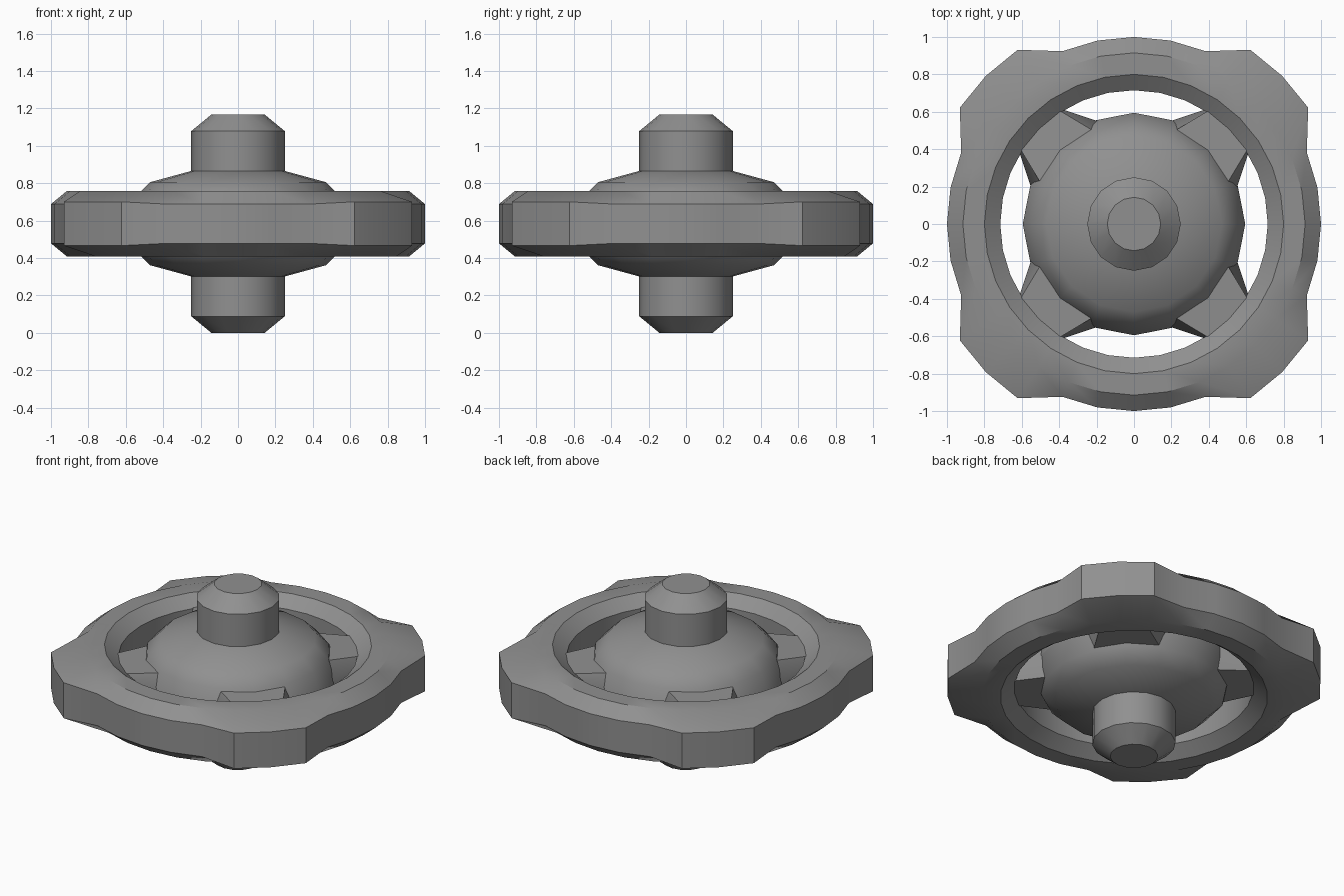
import bpy, bmesh
from math import cos, sin, pi, radians

if "Cube" in bpy.data.objects:
    bpy.data.objects.remove(bpy.data.objects["Cube"])

MID = 0.583  # height of the symmetry plane

grey = bpy.data.materials.new("dark_grey")
grey.diffuse_color = (0.28, 0.28, 0.28, 1)
grey.use_nodes = True
grey.node_tree.nodes["Principled BSDF"].inputs["Base Color"].default_value = grey.diffuse_color


def finish(name, bm):
    bmesh.ops.remove_doubles(bm, verts=bm.verts, dist=1e-5)
    bmesh.ops.recalc_face_normals(bm, faces=bm.faces)
    me = bpy.data.meshes.new(name)
    bm.to_mesh(me)
    bm.free()
    me.materials.append(grey)
    me.shade_smooth()
    me.set_sharp_from_angle(angle=radians(30))
    ob = bpy.data.objects.new(name, me)
    ob.location.z = MID
    bpy.context.collection.objects.link(ob)
    return ob


def lathe(name, profile_at, sides, closed):
    """Spin a profile; profile_at(i) gives (radius, z) points for side i."""
    bm = bmesh.new()
    rings = []
    for i in range(sides):
        a = 2 * pi * i / sides
        rings.append([bm.verts.new((r * cos(a), r * sin(a), z)) for r, z in profile_at(i)])
    n = len(rings[0])
    for i in range(sides):
        p, q = rings[i], rings[(i + 1) % sides]
        for j in range(n if closed else n - 1):
            k = (j + 1) % n
            bm.faces.new((p[j], q[j], q[k], p[k]))
    if not closed:
        bm.faces.new([r[0] for r in rings])
        bm.faces.new([r[-1] for r in rings])
    return finish(name, bm)


def mirrored(half):
    return half + [(r, -z) for r, z in reversed(half) if z > 0]


# Hub: axle stubs, domed disc and bulged rim
hub = mirrored([(0.143, 0.583), (0.25, 0.495), (0.25, 0.282), (0.47, 0.222),
                (0.553, 0.14), (0.595, 0.0)])
lathe("hub", lambda i: hub, 16, False)


# Outer ring, 32 sides, with a raised block on each diagonal
def ring_profile(i):
    bump = i % 8 in (3, 4, 5)
    r, z = (1.12, 0.117) if bump else (1.0, 0.105)
    top = [(0.715, 0.11), (0.80, 0.175), (0.915, 0.175), (r, z)]
    return top + [(a, -b) for a, b in reversed(top)]


lathe("outer_ring", ring_profile, 32, True)

# Four tapered spokes joining the hub to the ring
for s in range(4):
    bm = bmesh.new()
    a = pi / 4 + s * pi / 2
    ends = []
    for r, flat, wide, h in ((0.50, 0.20, 0.265, 0.125), (0.76, 0.135, 0.135, 0.11)):
        pts = [(flat, h), (wide, 0), (flat, -h), (-flat, -h), (-wide, 0), (-flat, h)]
        ends.append([bm.verts.new((r * cos(a) - w * sin(a), r * sin(a) + w * cos(a), z))
                     for w, z in pts])
    p, q = ends
    for j in range(6):
        k = (j + 1) % 6
        bm.faces.new((p[j], q[j], q[k], p[k]))
    bm.faces.new(p)
    bm.faces.new(q)
    finish(f"spoke_{s + 1}", bm)
